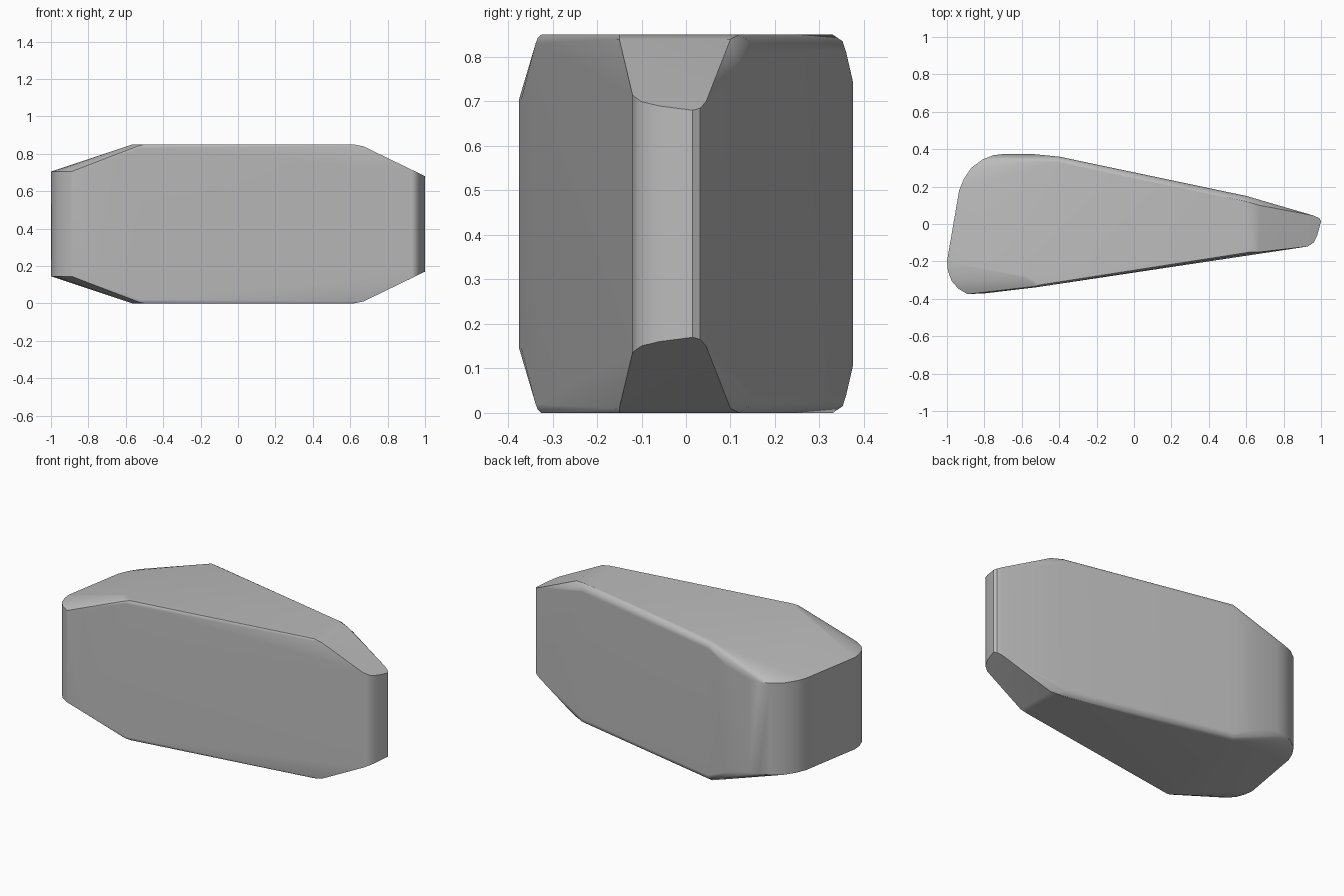
import bpy
import bmesh
from math import radians

HEIGHT = 0.85

default_cube = bpy.data.objects.get("Cube")
if default_cube:
    bpy.data.objects.remove(default_cube, do_unlink=True)


def make_material(name, colour):
    material = bpy.data.materials.new(name)
    material.use_nodes = True
    material.diffuse_color = colour
    shader = material.node_tree.nodes["Principled BSDF"]
    shader.inputs["Base Color"].default_value = colour
    shader.inputs["Roughness"].default_value = 0.6
    return material


def end_slope(x):
    """Height of the sloping facet at the narrow end."""
    return 0.825 - 0.483 * (x - 0.7)


# Rounded outline of the wide end, all at one rim height
wide_end = [(-0.79, -0.37), (-0.89, -0.375), (-0.94, -0.345), (-0.975, -0.305),
            (-0.995, -0.25), (-1, -0.2), (-0.935, 0.18), (-0.91, 0.24),
            (-0.87, 0.3), (-0.81, 0.345), (-0.75, 0.368), (-0.69, 0.375)]

# Rounded outline of the narrow end, which follows the sloping facet
narrow_end = [(0.93, -0.12), (0.96, -0.1), (0.98, -0.06),
              (1, 0.015), (0.99, 0.032), (0.96, 0.045)]

# Softened border of the flat upper face
shoulder = [(-0.52, -0.338, 0.83), (-0.53, -0.333, 0.843), (-0.58, -0.29, 0.845),
            (-0.5, -0.325, HEIGHT), (-0.565, -0.28, HEIGHT),
            (0.62, -0.158, 0.838), (0.62, -0.15, HEIGHT),
            (0.67, -0.15, 0.84), (0.7, -0.145, 0.825),
            (-0.55, 0.375, 0.745), (-0.4, 0.36, 0.81),
            (-0.4, 0.352, 0.835), (-0.41, 0.33, HEIGHT),
            (0.6, 0.15, 0.81), (0.6, 0.142, 0.835), (0.6, 0.12, HEIGHT),
            (0.67, 0.1, 0.84), (0.7, 0.12, 0.79), (0.7, 0.108, 0.815),
            (0.7, 0.09, 0.825)]

upper_points = list(shoulder)
upper_points += [(x, y, 0.705) for x, y in wide_end]
upper_points += [(x, y, end_slope(x)) for x, y in narrow_end]

# Mirror the upper half downward and wrap one convex skin around everything
bm = bmesh.new()
for x, y, z in upper_points:
    bm.verts.new((x, y, z))
    bm.verts.new((x, y, HEIGHT - z))
hull = bmesh.ops.convex_hull(bm, input=bm.verts[:])
unused = {item for item in hull["geom_interior"] + hull["geom_unused"]
          if isinstance(item, bmesh.types.BMVert)}
bmesh.ops.delete(bm, geom=list(unused), context="VERTS")
bmesh.ops.dissolve_limit(bm, angle_limit=radians(1.5),
                         verts=bm.verts[:], edges=bm.edges[:])
bmesh.ops.recalc_face_normals(bm, faces=bm.faces[:])

mesh = bpy.data.meshes.new("tapered_block")
bm.to_mesh(mesh)
bm.free()
mesh.materials.append(make_material("light_grey", (0.5, 0.5, 0.5, 1)))
block = bpy.data.objects.new("tapered_block", mesh)
bpy.context.collection.objects.link(block)

# Smooth the rounded corners while the broad facets stay flat
bpy.ops.object.select_all(action="DESELECT")
block.select_set(True)
bpy.context.view_layer.objects.active = block
bpy.ops.object.shade_smooth_by_angle(angle=radians(32))
normals = block.modifiers.new("flat_facets", "WEIGHTED_NORMAL")
normals.keep_sharp = True
